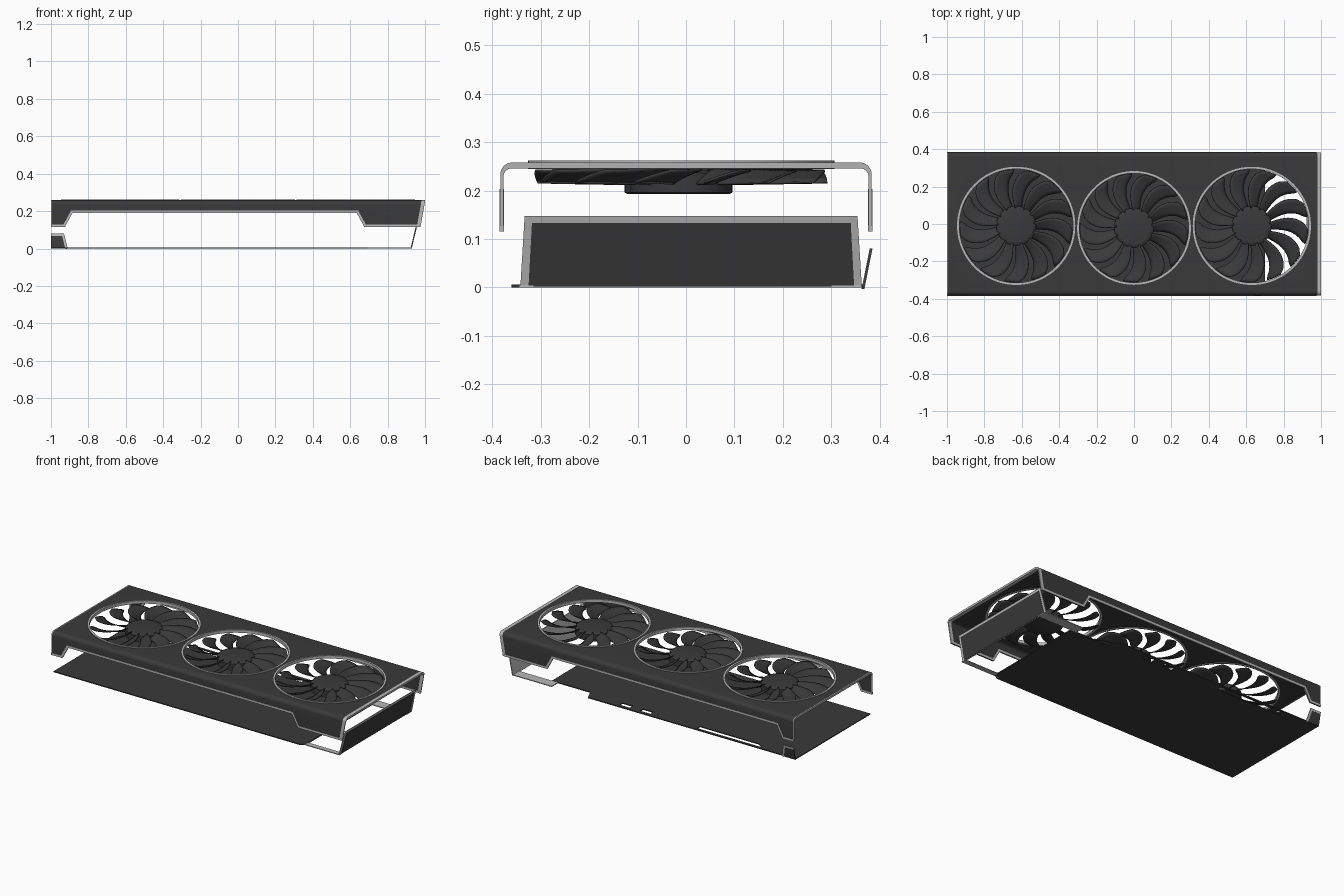
import bpy, bmesh, math
from mathutils import Vector

if "Cube" in bpy.data.objects:
    bpy.data.objects.remove(bpy.data.objects["Cube"])


def material(name, v):
    m = bpy.data.materials.new(name)
    m.diffuse_color = (v, v, v, 1)
    m.use_nodes = True
    m.node_tree.nodes["Principled BSDF"].inputs["Base Color"].default_value = m.diffuse_color
    return m


DARK = material("dark grey", 0.042)
LIGHT = material("light grey", 0.48)


def finish(name, bm, mat, smooth=False):
    bmesh.ops.recalc_face_normals(bm, faces=bm.faces)
    me = bpy.data.meshes.new(name)
    bm.to_mesh(me)
    bm.free()
    me.materials.append(mat)
    ob = bpy.data.objects.new(name, me)
    bpy.context.collection.objects.link(ob)
    bpy.ops.object.select_all(action='DESELECT')
    ob.select_set(True)
    bpy.context.view_layer.objects.active = ob
    if smooth:
        bpy.ops.object.shade_smooth_by_angle(angle=math.radians(35))
    return ob


def loft(name, a, b, mat, smooth=False):
    """Solid between two matching outlines."""
    bm = bmesh.new()
    va = [bm.verts.new(p) for p in a]
    vb = [bm.verts.new(p) for p in b]
    n = len(a)
    bm.faces.new(va)
    bm.faces.new(vb)
    for i in range(n):
        bm.faces.new((va[i], va[(i + 1) % n], vb[(i + 1) % n], vb[i]))
    return finish(name, bm, mat, smooth)


def slab(name, pts, z0, z1, mat):
    return loft(name, [(x, y, z0) for x, y in pts], [(x, y, z1) for x, y in pts], mat)


def side(name, pts, y0, y1, mat):
    return loft(name, [(x, y0, z) for x, z in pts], [(x, y1, z) for x, z in pts], mat)


def rect(x0, x1, y0, y1):
    return [(x0, y0), (x1, y0), (x1, y1), (x0, y1)]


def spin(name, profile, centre, mat, steps=96, closed=True):
    """Turn an (r, z) profile about a vertical axis."""
    bm = bmesh.new()
    rings = [[bm.verts.new((centre[0] + r * math.cos(k * math.tau / steps),
                            centre[1] + r * math.sin(k * math.tau / steps), z))
              for k in range(steps)] for r, z in profile]
    for i in range(len(rings) if closed else len(rings) - 1):
        p, q = rings[i], rings[(i + 1) % len(rings)]
        for k in range(steps):
            j = (k + 1) % steps
            bm.faces.new((p[k], p[j], q[j], q[k]))
    if not closed:
        bm.faces.new(rings[0])
        bm.faces.new(rings[-1])
    return finish(name, bm, mat, True)


def cut(ob, cutter):
    m = ob.modifiers.new("cut", 'BOOLEAN')
    m.operation, m.solver, m.object = 'DIFFERENCE', 'EXACT', cutter
    bpy.context.view_layer.objects.active = ob
    bpy.ops.object.modifier_apply(modifier=m.name)
    bpy.data.objects.remove(cutter)


def ribbon(pts, w):
    """Band of width w on the left of an open polyline."""
    P = [Vector(p) for p in pts]
    out = []
    for i, p in enumerate(P):
        ns = []
        for a, b in ((i - 1, i), (i, i + 1)):
            if a >= 0 and b < len(P):
                d = (P[b] - P[a]).normalized()
                ns.append(Vector((-d.y, d.x)))
        n = sum(ns, Vector((0, 0))).normalized()
        out.append(p + n * w / n.dot(ns[0]))
    return [tuple(p) for p in P] + [tuple(p) for p in reversed(out)]


# U-shaped cross-section of the shroud
def arch(w, top, r, bottom):
    half = [(w, bottom)] + [(w - r + r * math.cos(t * math.pi / 12),
                             top - r + r * math.sin(t * math.pi / 12)) for t in range(7)]
    return half + [(-y, z) for y, z in reversed(half)]


BOTTOM = 0.116
U = arch(0.383, 0.258, 0.024, BOTTOM) + arch(0.377, 0.246, 0.018, BOTTOM)[::-1]


def end_x(z, x):
    return x - 0.18 * max(0, 0.25 - z)


def section(x, slanted=False):
    return [(end_x(z, x) if slanted else x, y, z) for y, z in U]


# shroud with stepped side walls and three fan openings
FANS = [(-0.63, -0.01, 0.316), (0.0, -0.021, 0.304), (0.63, -0.01, 0.316)]
EDGE = [(-0.925, BOTTOM), (-0.885, 0.19), (0.635, 0.19), (0.675, BOTTOM)]
shroud = loft("shroud", section(-0.994), section(0.98, True), DARK)
cut(shroud, side("wall_cutter", [(-0.925, 0.05)] + EDGE + [(0.675, 0.05)], -0.5, 0.5, DARK))
for x, y, r in FANS:
    cut(shroud, spin("hole_cutter", [(r - 0.008, 0.2), (r - 0.008, 0.3)], (x, y), DARK, closed=False))
bpy.context.view_layer.objects.active = shroud
shroud.select_set(True)
bpy.ops.object.shade_smooth_by_angle(angle=math.radians(25))

# light end trims and lower wall trims
loft("right_end_trim", section(0.98, True), section(1.0, True), LIGHT)
loft("left_end_trim", section(-1.0), section(-0.994), LIGHT)
band = ribbon([(-1.0, BOTTOM)] + EDGE + [(0.975, BOTTOM)], 0.013)
for s in (-1, 1):
    side("wall_trim", band, s * 0.3755, s * 0.3845, LIGHT)

# opening rings and fans
BLADES = 13
for x, y, r in FANS:
    spin("opening_ring", [(r - 0.012, 0.244), (r, 0.244), (r, 0.262), (r - 0.012, 0.262)], (x, y), LIGHT)
    spin("fan_hub", [(0.1, 0.193), (0.106, 0.196), (0.106, 0.236), (0.1, 0.242), (0.085, 0.245)],
         (x, y), DARK, 48, False)
    bm = bmesh.new()
    tip, NR, NC = r - 0.014, 10, 4
    for k in range(BLADES):
        grid = []
        for i in range(NR + 1):
            t = i / NR
            rad = 0.095 + (tip - 0.095) * t
            mid = k * math.tau / BLADES + 0.35 * t - 0.55 * t * t
            chord = 0.38 - 0.04 * t
            if i == NR:
                chord *= 0.75
            row = []
            for j in range(NC + 1):
                c = j / NC - 0.5
                a = mid + c * chord
                z = 0.229 + c * (0.032 - 0.008 * t) + 0.006 * (0.25 - c * c)
                row.append(bm.verts.new((x + rad * math.cos(a), y + rad * math.sin(a), z)))
            grid.append(row)
        for i in range(NR):
            for j in range(NC):
                bm.faces.new((grid[i][j], grid[i + 1][j], grid[i + 1][j + 1], grid[i][j + 1]))
    blades = finish("fan_blades", bm, DARK, True)
    mod = blades.modifiers.new("thickness", 'SOLIDIFY')
    mod.thickness, mod.offset = 0.005, 0

# backplate with stepped rear edge and slots
plate = slab("backplate", [(-1, -0.36), (0.67, -0.36), (0.70, -0.34), (0.70, 0.30), (0.44, 0.30),
                           (0.41, 0.365), (-1, 0.365)], 0, 0.006, DARK)
for pts in (rect(0.14, 0.21, 0.315, 0.345), rect(0.0, 0.07, 0.315, 0.345),
            [(-0.72, 0.32), (-0.32, 0.32), (-0.32, 0.35), (-0.76, 0.35)]):
    cut(plate, slab("slot_cutter", pts, -0.1, 0.1, DARK))

# rails that carry the end panel past the open airflow area
slab("front_rail", rect(0.66, 0.93, -0.345, -0.315), 0, 0.005, LIGHT)
slab("rear_rail", rect(0.66, 0.93, 0.30, 0.36), 0, 0.005, LIGHT)


# leaning end panel: light backing with a dark face
def lean(pts, dx):
    return [(0.922 + 0.24 * z + dx, y, z) for y, z in pts]


frame = [(-0.342, 0), (0.363, 0), (0.354, 0.147), (-0.333, 0.147)]
face = [(-0.325, 0.002), (0.347, 0.002), (0.340, 0.133), (-0.318, 0.133)]
loft("end_panel_frame", lean(frame, 0), lean(frame, 0.005), LIGHT)
loft("end_panel_face", lean(face, 0.004), lean(face, 0.007), DARK)


# small leaning rear flange at the left end
def flange(pts, dy):
    return [(x, 0.364 + 0.2 * z + dy, z) for x, z in pts]


loft("rear_flange", *[flange([(-1, 0), (-0.91, 0), (-0.93, 0.08), (-1, 0.08)], d) for d in (0, 0.004)], DARK)
rim = ribbon([(-0.91, 0), (-0.93, 0.08), (-1, 0.08)], 0.013)
loft("rear_flange_trim", flange(rim, -0.001), flange(rim, 0.005), LIGHT)
